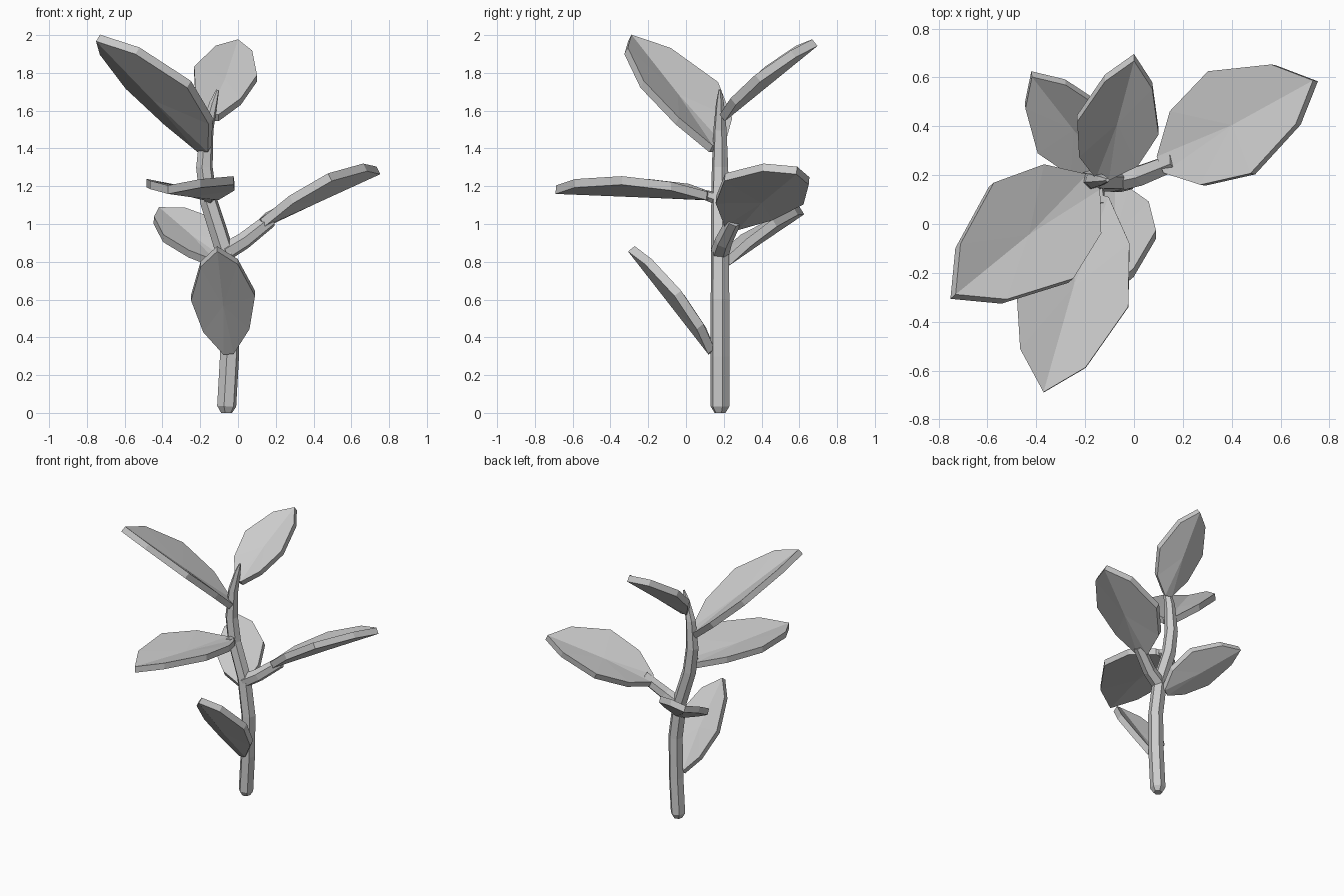
import bpy
import bmesh
from math import cos, sin, pi
from mathutils import Vector

cube = bpy.data.objects.get("Cube")
if cube:
    bpy.data.objects.remove(cube, do_unlink=True)

# One plain grey for the whole plant
grey = bpy.data.materials.new("plain grey")
grey.use_nodes = True
grey.diffuse_color = (0.6, 0.6, 0.6, 1)
grey.node_tree.nodes["Principled BSDF"].inputs["Base Color"].default_value = (0.6, 0.6, 0.6, 1)


def finish(bm, name):
    bmesh.ops.recalc_face_normals(bm, faces=bm.faces)
    mesh = bpy.data.meshes.new(name)
    bm.to_mesh(mesh)
    bm.free()
    mesh.materials.append(grey)
    obj = bpy.data.objects.new(name, mesh)
    bpy.context.collection.objects.link(obj)
    return obj


def tube(name, path, radii, side, sides=6):
    """Six-sided tube swept along a path, capped at both ends."""
    bm = bmesh.new()
    points = [Vector(p) for p in path]
    rings = []
    for i, (p, r) in enumerate(zip(points, radii)):
        along = points[min(i + 1, len(points) - 1)] - points[max(i - 1, 0)]
        u = Vector(side).cross(along).normalized()
        v = along.cross(u).normalized()
        angles = [0.25 + 2 * pi * k / sides for k in range(sides)]
        rings.append([bm.verts.new(p + r * (u * cos(a) + v * sin(a))) for a in angles])
    for low, high in zip(rings, rings[1:]):
        for k in range(sides):
            n = (k + 1) % sides
            bm.faces.new((low[k], low[n], high[n], high[k]))
    bm.faces.new(rings[0])
    bm.faces.new(rings[-1])
    return finish(bm, name)


# Half outline of a leaf: distance along, relative half width, lift of the edge
HALF = [(0.0, 0.16, 0.01), (0.19, 0.72, 0.06), (0.49, 1.0, 0.085), (0.83, 0.58, 0.06)]
THICK = 0.045


def leaf(name, base, tip, up, half_width):
    """Thick faceted leaf, fanned around a low point on its midrib."""
    base, tip = Vector(base), Vector(tip)
    along = tip - base
    size = along.length
    across = Vector(up).cross(along).normalized()
    normal = along.normalized().cross(across)
    outline = [(t, w, h) for t, w, h in HALF] + [(1.0, 0.0, 0.02)]
    outline += [(t, -w, h) for t, w, h in reversed(HALF)]

    bm = bmesh.new()
    layers = []
    for offset in (-THICK / 2, THICK / 2):
        def place(t, w, h):
            return bm.verts.new(base + along * t + across * (w * half_width)
                                + normal * (h * size + offset))
        layers.append(([place(*p) for p in outline], place(0.47, 0, 0.015)))
    (bottom, bottom_mid), (top, top_mid) = layers
    for i in range(len(outline)):
        j = (i + 1) % len(outline)
        bm.faces.new((top[i], top[j], top_mid))
        bm.faces.new((bottom[j], bottom[i], bottom_mid))
        bm.faces.new((bottom[i], bottom[j], top[j], top[i]))
    return finish(bm, name)


# Curved main stem, tapering to a point
Y = 0.18
stem = [(-0.06, 0, 0.03), (-0.06, 0.035, 0.052), (-0.045, 0.3, 0.052), (-0.04, 0.6, 0.051),
        (-0.075, 0.87, 0.05), (-0.155, 1.12, 0.048), (-0.178, 1.3, 0.045),
        (-0.165, 1.5, 0.036), (-0.13, 1.64, 0.022), (-0.108, 1.71, 0.008)]
tube("main_stem", [(x, Y, z) for x, z, r in stem], [r for x, z, r in stem], (0, 1, 0))

# Side branch and short leaf stalk
tube("side_branch", [(-0.07, Y, 0.85), (0.03, 0.2, 0.91), (0.17, 0.255, 1.02)],
     [0.05, 0.046, 0.04], (0, 1, 0))
tube("leaf_stalk", [(-0.16, Y, 1.13), (-0.14, 0.08, 1.16)], [0.035, 0.025], (1, 0, 0))

# Leaves from bottom to top
leaf("lower_front_leaf", (-0.05, 0.13, 0.32), (-0.11, -0.3, 0.86), (0, 0.8, 0.6), 0.17)
leaf("lower_back_leaf", (-0.1, 0.21, 0.79), (-0.42, 0.62, 1.06), (0.07, -0.53, 0.85), 0.17)
leaf("branch_leaf", (0.12, 0.24, 0.99), (0.75, 0.585, 1.27), (-0.44, 0.08, 0.88), 0.235)
leaf("middle_front_leaf", (-0.14, 0.12, 1.14), (-0.37, -0.69, 1.165), (-0.03, 0, 1), 0.24)
leaf("upper_front_leaf", (-0.18, 0.16, 1.39), (-0.75, -0.305, 1.97), (0.47, 0.4, 0.78), 0.255)
leaf("upper_back_leaf", (-0.13, 0.2, 1.56), (0, 0.69, 1.95), (0, -0.64, 0.76), 0.17)
